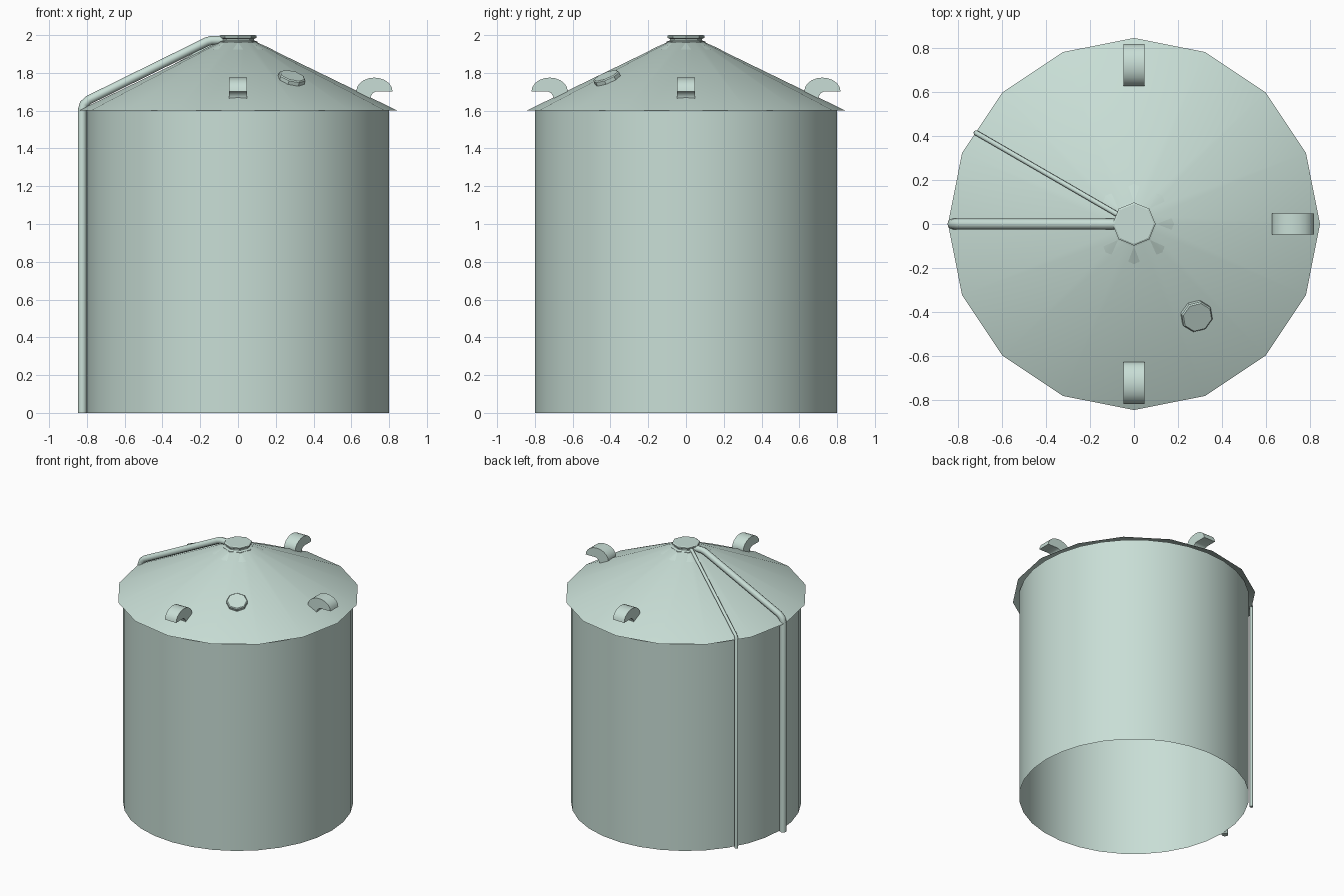
import bpy, bmesh, math
from mathutils import Matrix, Vector

if "Cube" in bpy.data.objects:
    bpy.data.objects.remove(bpy.data.objects["Cube"])

paint = bpy.data.materials.new("pale_green_grey")
paint.diffuse_color = (0.58, 0.73, 0.67, 1)
paint.use_nodes = True
paint.node_tree.nodes["Principled BSDF"].inputs["Base Color"].default_value = paint.diffuse_color


def finish(name, bm, angle=35):
    bmesh.ops.recalc_face_normals(bm, faces=bm.faces)
    me = bpy.data.meshes.new(name)
    bm.to_mesh(me)
    bm.free()
    return smooth(name, me, angle)


def smooth(name, me, angle):
    ob = bpy.data.objects.new(name, me)
    bpy.context.collection.objects.link(ob)
    me.materials.clear()
    me.materials.append(paint)
    bpy.ops.object.select_all(action='DESELECT')
    ob.select_set(True)
    bpy.context.view_layer.objects.active = ob
    bpy.ops.object.shade_smooth_by_angle(angle=math.radians(angle))
    return ob


def lathe(name, profile, sides, cap_top=False, cap_bottom=False, angle=35):
    """Revolve (radius, z) points around z, first vertex on +x."""
    bm = bmesh.new()
    rings = []
    for r, z in profile:
        rings.append([bm.verts.new((r * math.cos(2 * math.pi * i / sides),
                                    r * math.sin(2 * math.pi * i / sides), z))
                      for i in range(sides)])
    for a, b in zip(rings, rings[1:]):
        for i in range(sides):
            j = (i + 1) % sides
            bm.faces.new((a[i], a[j], b[j], b[i]))
    if cap_bottom:
        bm.faces.new(rings[0])
    if cap_top:
        bm.faces.new(rings[-1])
    return finish(name, bm, angle)


def pipe(name, points, radius, azimuth):
    """Round pipe through (radial distance, height) points at one azimuth."""
    cu = bpy.data.curves.new(name, 'CURVE')
    cu.dimensions = '3D'
    cu.bevel_depth = radius
    cu.bevel_resolution = 2
    cu.use_fill_caps = True
    sp = cu.splines.new('POLY')
    sp.points.add(len(points) - 1)
    c, s = math.cos(azimuth), math.sin(azimuth)
    for p, (r, z) in zip(sp.points, points):
        p.co = (r * c, r * s, z, 1)
    tmp = bpy.data.objects.new(name + "_path", cu)
    bpy.context.collection.objects.link(tmp)
    dg = bpy.context.evaluated_depsgraph_get()
    me = bpy.data.meshes.new_from_object(tmp.evaluated_get(dg))
    bpy.data.objects.remove(tmp)
    smooth(name, me, 50)


EAVE, SLOPE = 0.845, 0.486


def roof_z(r):
    return 1.6 + SLOPE * (EAVE - r)


# Tank wall, open underneath
lathe("tank_wall", [(0.8, 0), (0.8, 1.6)], 32)

# Conical roof with collar and spool-shaped cap
lathe("roof", [(EAVE, 1.6), (0.09, roof_z(0.09))], 16, cap_top=True)
lathe("roof_collar", [(0.182, 1.925), (0.1, 1.962)], 8, cap_top=True, angle=20)
lathe("top_cap", [(0.104, 1.945), (0.104, 1.965), (0.086, 1.972), (0.086, 1.98),
                  (0.098, 1.986), (0.098, 1.996), (0.09, 2.0)], 8,
      cap_top=True, cap_bottom=True, angle=20)

# Curved roof vents on three sides
arch = [(0.722 + 0.096 * math.cos(math.pi * i / 10),
         1.702 + 0.073 * math.sin(math.pi * i / 10)) for i in range(11)]
section = arch + [(0.63, 1.68), (0.70, 1.66), (0.703, 1.676), (0.713, 1.692), (0.73, 1.702)]
for name, deg in (("right_vent", 0), ("back_vent", 90), ("front_vent", -90)):
    bm = bmesh.new()
    face = bm.faces.new([bm.verts.new((x, -0.048, z)) for x, z in section])
    ext = bmesh.ops.extrude_face_region(bm, geom=[face], use_keep_orig=True)
    bmesh.ops.translate(bm, vec=(0, 0.096, 0),
                        verts=[v for v in ext["geom"] if isinstance(v, bmesh.types.BMVert)])
    bmesh.ops.rotate(bm, cent=(0, 0, 0), verts=bm.verts,
                     matrix=Matrix.Rotation(math.radians(deg), 3, 'Z'))
    finish(name, bm)

# Round hatch lying on the roof slope
az = math.atan2(-0.42, 0.285)
hatch = lathe("roof_hatch", [(0.074, -0.02), (0.074, 0.016), (0.068, 0.022)], 8,
              cap_top=True, cap_bottom=True, angle=20)
hatch.matrix_world = (Matrix.Translation((0.283, -0.416, roof_z(0.503)))
                      @ Matrix.Rotation(az, 4, 'Z')
                      @ Matrix.Rotation(math.atan(SLOPE), 4, 'Y'))

# Wide and thin pipes running down from the cap
pipe("wide_pipe", [(0.824, 0), (0.824, 1.605), (0.815, 1.635), (0.79, 1.657),
                   (0.165, 1.965), (0.14, 1.972), (0.08, 1.972)], 0.024, math.pi)
pipe("thin_pipe", [(0.828, 0), (0.828, 1.612), (0.815, 1.628),
                   (0.10, 1.974), (0.08, 1.976)], 0.012, math.radians(150))
